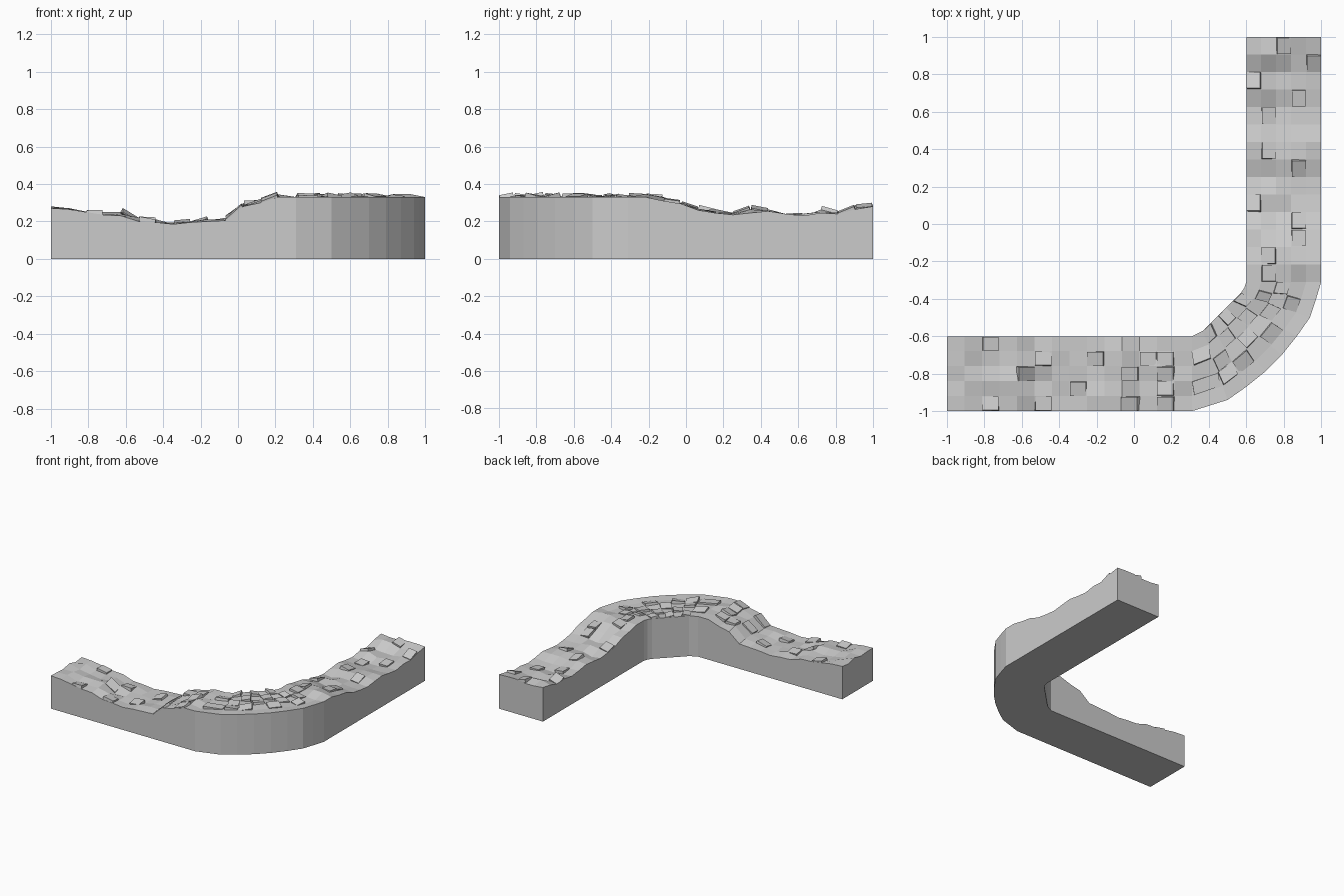
import bpy
import random
from mathutils import Vector

if "Cube" in bpy.data.objects:
    bpy.data.objects.remove(bpy.data.objects["Cube"])

random.seed(7)
COLS = 5
STEPS = 14

# plan outline of the bend: outer and inner edge of the path
outer_bend = [(.50, -.94), (.60, -.87), (.70, -.79), (.79, -.70), (.87, -.60), (.94, -.50), (.97, -.41)]
inner_bend = [(.37, -.57), (.41, -.53), (.45, -.49), (.49, -.45), (.53, -.41), (.57, -.37), (.59, -.34)]
line = [-1 + 1.31 * i / STEPS for i in range(STEPS + 1)]
back = [-.31 + 1.31 * i / STEPS for i in range(STEPS + 1)]
outer = [(x, -1) for x in line] + outer_bend + [(1, y) for y in back]
inner = [(x, -.6) for x in line] + inner_bend + [(.6, y) for y in back]

# height of the edge along the path
edge = ([.27, .265, .25, .235, .23, .20, .195, .185, .195, .20, .205, .28, .30, .33, .33]
        + [.33] * 7
        + [.33, .33, .31, .295, .26, .245, .235, .245, .255, .24, .23, .245, .24, .265, .28])
n = len(edge)


def ground(i, j):
    """Point on the uneven top surface at station i, column j."""
    o, p = Vector(outer[i]), Vector(inner[i])
    q = o.lerp(p, j / COLS)
    bend = STEPS <= i <= STEPS + 8
    bump = 0 if j in (0, COLS) else random.uniform(-.012, .004 if bend else .022)
    return Vector((q.x, q.y, edge[i] + bump))


top = [[ground(i, j) for j in range(COLS + 1)] for i in range(n)]


def make(name, verts, faces):
    mesh = bpy.data.meshes.new(name)
    mesh.from_pydata(verts, [], faces)
    ob = bpy.data.objects.new(name, mesh)
    bpy.context.collection.objects.link(ob)
    return ob


# wall body: rough top, straight sides, flat base
verts = [v for row in top for v in row]
W = COLS + 1
base = len(verts)
verts += [Vector((v.x, v.y, 0)) for v in verts]
faces = []
for i in range(n - 1):
    a, b = i * W, (i + 1) * W
    for j in range(COLS):
        faces.append((a + j, b + j, b + j + 1, a + j + 1))
        faces.append((base + a + j + 1, base + b + j + 1, base + b + j, base + a + j))
    faces.append((base + a, base + b, b, a))
    faces.append((a + COLS, b + COLS, base + b + COLS, base + a + COLS))
for j in range(COLS):
    e = (n - 1) * W
    faces.append((j, j + 1, base + j + 1, base + j))
    faces.append((e + j + 1, e + j, base + e + j, base + e + j + 1))
make("path_body", verts, faces)

# loose paving slabs: (station, column counted from the outer edge)
slabs = [(2, 4), (2, 0), (4, 2), (5, 3), (5, 0), (7, 1), (8, 3), (10, 2), (11, 3), (12, 3),
         (12, 1), (12, 2), (10, 0), (12, 0), (14, 1), (14, 3), (15, 1), (15, 2), (15, 4),
         (16, 1), (16, 3), (17, 2), (17, 4), (18, 1), (18, 3), (19, 2), (19, 4), (20, 1),
         (20, 3), (21, 2), (22, 3), (24, 1), (25, 1), (23, 3), (26, 4), (28, 1), (29, 3),
         (31, 3), (32, 1), (33, 4), (34, 0), (35, 2)]
sv, sf = [], []
for i, j in slabs:
    quad = [top[i][j], top[i + 1][j], top[i + 1][j + 1], top[i][j + 1]]
    c = sum(quad, Vector()) / 4
    u = (quad[1] + quad[2] - quad[0] - quad[3]) * .23
    v = (quad[2] + quad[3] - quad[0] - quad[1]) * .23
    u.z += random.uniform(-.008, .008)
    v.z += random.uniform(-.008, .008)
    up = u.cross(v).normalized()
    k = len(sv)
    for h in (-.012, .013):
        sv += [c - u - v + up * h, c + u - v + up * h, c + u + v + up * h, c - u + v + up * h]
    sf += [(k + 3, k + 2, k + 1, k), (k + 4, k + 5, k + 6, k + 7)]
    sf += [(k + s, k + (s + 1) % 4, k + 4 + (s + 1) % 4, k + 4 + s) for s in range(4)]
make("paving_slabs", sv, sf)
